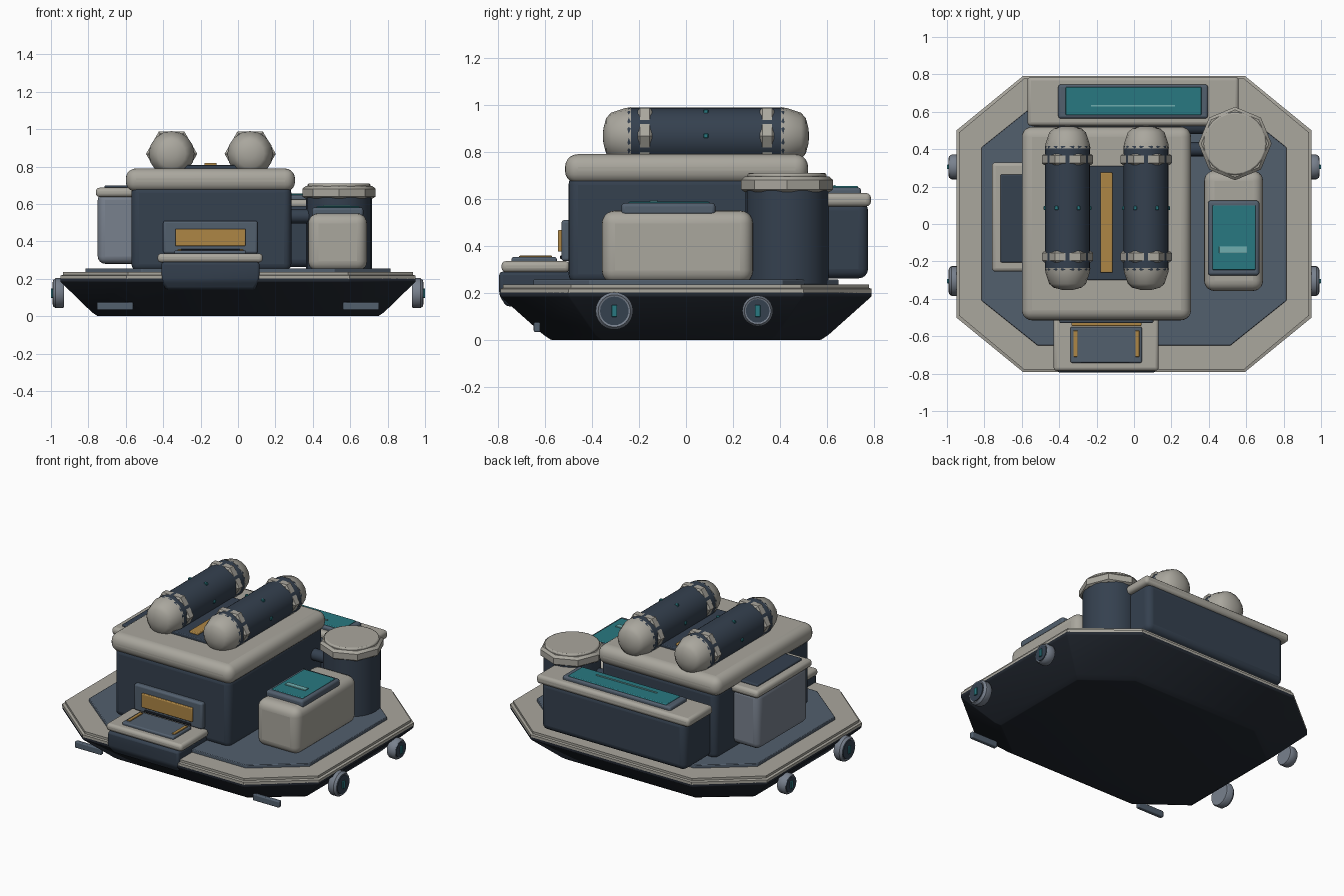
import bpy, bmesh, math
from mathutils import Matrix, Vector

if "Cube" in bpy.data.objects:
    bpy.data.objects.remove(bpy.data.objects["Cube"])


def material(name, rgb):
    m = bpy.data.materials.new(name)
    m.diffuse_color = (*rgb, 1)
    m.use_nodes = True
    m.node_tree.nodes["Principled BSDF"].inputs["Base Color"].default_value = m.diffuse_color
    return m


NAVY = material("navy", (0.035, 0.052, 0.078))
DARK = material("dark_hull", (0.016, 0.021, 0.03))
SLATE = material("slate", (0.085, 0.115, 0.155))
STEEL = material("steel", (0.19, 0.22, 0.27))
STONE = material("stone", (0.40, 0.385, 0.34))
TEAL = material("teal", (0.022, 0.19, 0.22))
GLOW = material("pale_teal", (0.16, 0.42, 0.43))
GOLD = material("gold", (0.42, 0.24, 0.06))


def finish(name, bm, mat, bevel=0.0, segments=3):
    bmesh.ops.recalc_face_normals(bm, faces=bm.faces)
    me = bpy.data.meshes.new(name)
    bm.to_mesh(me)
    bm.free()
    ob = bpy.data.objects.new(name, me)
    bpy.context.collection.objects.link(ob)
    me.materials.append(mat)
    if bevel:
        mod = ob.modifiers.new("bevel", 'BEVEL')
        mod.width, mod.segments = bevel, segments
        mod.limit_method = 'ANGLE'
        mod.angle_limit = math.radians(25)
    bpy.ops.object.select_all(action='DESELECT')
    ob.select_set(True)
    bpy.context.view_layer.objects.active = ob
    bpy.ops.object.shade_smooth_by_angle(angle=math.radians(35))
    return ob


def box(name, x, y, z, mat, bevel=0.005, segments=3):
    """Box from (min, max) ranges on each axis."""
    bm = bmesh.new()
    bmesh.ops.create_cube(bm, size=1)
    lo, hi = Vector((x[0], y[0], z[0])), Vector((x[1], y[1], z[1]))
    size = hi - lo
    bmesh.ops.transform(bm, matrix=Matrix.Translation((lo + hi) / 2) @ Matrix.Diagonal((*size, 1)),
                        verts=bm.verts)
    return finish(name, bm, mat, bevel, segments)


def loft(name, rings, mat, bevel=0.0, close=False):
    """Skin a list of equally sized point loops; cap the ends unless closed."""
    bm = bmesh.new()
    vs = [[bm.verts.new(p) for p in r] for r in rings]
    n = len(rings[0])
    for a, b in zip(vs, vs[1:] + ([vs[0]] if close else [])):
        for i in range(n):
            bm.faces.new((a[i], a[(i + 1) % n], b[(i + 1) % n], b[i]))
    if not close:
        bm.faces.new(vs[0])
        bm.faces.new(vs[-1])
    return finish(name, bm, mat, bevel, 2)


def turned(name, profile, center, axis, sides, mat, bevel=0.0):
    """Stack of (offset, radius) rings along an axis."""
    rings = []
    for d, r in profile:
        ring = []
        for i in range(sides):
            t = 2 * math.pi * i / sides
            u, v = r * math.cos(t), r * math.sin(t)
            p = {'X': (d, u, v), 'Y': (u, d, v), 'Z': (u, v, d)}[axis]
            ring.append(Vector(center) + Vector(p))
        rings.append(ring)
    return loft(name, rings, mat, bevel)


def octagon(x, y, cx, cy, z):
    return [(x, -cy, z), (x, cy, z), (cx, y, z), (-cx, y, z),
            (-x, cy, z), (-x, -cy, z), (-cx, -y, z), (cx, -y, z)]


# Hull, rim and deck
OUT = (0.95, 0.79, 0.595, 0.50)
loft("hull", [octagon(0.75, 0.575, 0.47, 0.36, 0), octagon(0.78, 0.605, 0.49, 0.385, 0.02),
              octagon(*OUT, 0.185), octagon(*OUT, 0.205)], DARK, 0.004)
INN = (0.80, 0.64, 0.505, 0.40)
loft("rim", [octagon(*OUT, 0.20), octagon(*OUT, 0.217), octagon(0.935, 0.778, 0.588, 0.49, 0.221),
             octagon(0.935, 0.778, 0.588, 0.49, 0.236), octagon(*INN, 0.236), octagon(*INN, 0.20)],
     STONE, close=True)
loft("deck", [octagon(0.815, 0.65, 0.515, 0.41, 0.20), octagon(0.815, 0.65, 0.515, 0.41, 0.256)],
     SLATE, 0.004)

# Main cabin with padded roof
box("cabin", (-0.57, 0.285), (-0.5, 0.5), (0.24, 0.70), NAVY, 0.04, 4)
box("cabin_roof", (-0.6, 0.305), (-0.515, 0.52), (0.665, 0.79), STONE, 0.055, 5)
box("roof_panel", (-0.33, 0.04), (-0.3, 0.31), (0.77, 0.808), NAVY)
box("roof_gold_strip", (-0.18, -0.115), (-0.26, 0.275), (0.79, 0.82), GOLD)
box("front_panel", (-0.4, 0.105), (-0.53, -0.48), (0.335, 0.51), SLATE, 0.012)
box("front_gold_window", (-0.335, 0.04), (-0.545, -0.5), (0.375, 0.467), GOLD)
box("front_slot", (-0.32, 0.025), (-0.536, -0.5), (0.345, 0.358), DARK, 0.002)

# Two roof tanks
for side, x in (("left", -0.355), ("right", 0.065)):
    c = (x, 0.085, 0.868)
    turned(side + "_tank", [(-0.335, 0.12), (0.335, 0.12)], c, 'Y', 24, NAVY, 0.006)
    for s, end in ((-1, "front"), (1, "back")):
        turned(f"{side}_tank_{end}_cap", [(s * 0.32, 0.122), (s * 0.345, 0.118), (s * 0.405, 0.098),
                                          (s * 0.425, 0.075), (s * 0.437, 0.03), (s * 0.438, 0.004)],
               c, 'Y', 16, STONE)
        turned(f"{side}_tank_{end}_band", [(s * 0.26 - 0.03, 0.125), (s * 0.26 - 0.02, 0.137),
                                           (s * 0.26 + 0.02, 0.137), (s * 0.26 + 0.03, 0.125)],
               c, 'Y', 6, STONE)
    for i, a in enumerate((0, 60, 120, 180)):
        t = math.radians(a)
        px, pz = x + 0.118 * math.cos(t), 0.868 + 0.118 * math.sin(t)
        box(f"{side}_tank_stud_{i}", (px - 0.01, px + 0.01), (0.075, 0.095),
            (pz - 0.01, pz + 0.01), TEAL, 0.003, 1)

# Octagonal drum with lid and pipe
c = (0.54, 0.43, 0)
turned("drum", [(0.23, 0.176), (0.65, 0.176)], c, 'Z', 24, NAVY, 0.01)
turned("drum_lid", [(0.63, 0.182), (0.64, 0.196), (0.68, 0.196), (0.695, 0.18)], c, 'Z', 8, STONE)
turned("drum_lid_top", [(0.66, 0.168), (0.71, 0.168)], c, 'Z', 24, STONE, 0.008)
turned("drum_pipe", [(0.25, 0.038), (0.42, 0.038)], (0, 0.4, 0.535), 'X', 16, NAVY)

# Right locker
box("right_locker", (0.375, 0.69), (-0.358, 0.285), (0.24, 0.55), STONE, 0.055, 5)
box("right_locker_panel", (0.395, 0.67), (-0.275, 0.125), (0.53, 0.582), SLATE, 0.015)
box("right_locker_screen", (0.42, 0.65), (-0.245, 0.1), (0.56, 0.588), TEAL)
box("right_locker_light", (0.455, 0.605), (-0.155, -0.12), (0.57, 0.594), GLOW, 0.002)

# Back locker
box("back_locker", (-0.535, 0.535), (0.48, 0.775), (0.262, 0.59), NAVY, 0.04, 4)
box("back_locker_lid", (-0.57, 0.56), (0.525, 0.787), (0.568, 0.625), STONE, 0.02)
box("back_locker_panel", (-0.405, 0.395), (0.565, 0.745), (0.6, 0.648), SLATE, 0.012)
box("back_locker_screen", (-0.365, 0.36), (0.582, 0.732), (0.62, 0.655), TEAL)
box("back_locker_light", (-0.23, 0.22), (0.627, 0.637), (0.63, 0.66), GLOW, 0.001)

# Left locker
box("left_locker", (-0.75, -0.53), (-0.225, 0.305), (0.28, 0.66), STEEL, 0.04, 4)
box("left_locker_lid", (-0.76, -0.53), (-0.255, 0.33), (0.637, 0.687), STONE, 0.02)
box("left_locker_panel", (-0.715, -0.55), (-0.205, 0.265), (0.66, 0.7), NAVY, 0.008)

# Front step
def rect(x0, x1, y0, y1, z):
    return [(x0, y0, z), (x1, y0, z), (x1, y1, z), (x0, y1, z)]


loft("front_step", [rect(-0.385, 0.09, -0.765, -0.48, 0.142), rect(-0.41, 0.115, -0.795, -0.48, 0.19),
                    rect(-0.41, 0.115, -0.795, -0.48, 0.29)], NAVY, 0.014)
box("front_step_tread", (-0.43, 0.132), (-0.785, -0.495), (0.288, 0.335), STONE, 0.018)
box("front_step_mat", (-0.34, 0.042), (-0.742, -0.55), (0.32, 0.352), SLATE, 0.008)
for x in (-0.313, 0.018):
    box("front_step_gold_strip", (x - 0.011, x + 0.011), (-0.71, -0.57), (0.34, 0.358), GOLD, 0.003)

# Side pods and front skids, mirrored
for s, side in ((-1, "left"), (1, "right")):
    for y, r, pos in ((-0.305, 0.08, "front"), (0.305, 0.066, "back")):
        c = (0, y, 0.123)
        turned(f"{side}_{pos}_pod", [(s * 0.93, r * 0.93), (s * 0.94, r), (s * 0.975, r),
                                     (s * 0.99, r * 0.86), (s * 0.985, r * 0.72)], c, 'X', 24, STEEL)
        turned(f"{side}_{pos}_pod_core", [(s * 0.95, r * 0.76), (s * 0.992, r * 0.76)], c, 'X', 24, NAVY)
        box(f"{side}_{pos}_pod_light", sorted((s * 0.98, s * 1.0)), (y - 0.012, y + 0.012),
            (0.098, 0.148), TEAL, 0.003)
    box(f"{side}_skid", sorted((s * 0.56, s * 0.755)), (-0.648, -0.62), (0.033, 0.075), SLATE, 0.006)
